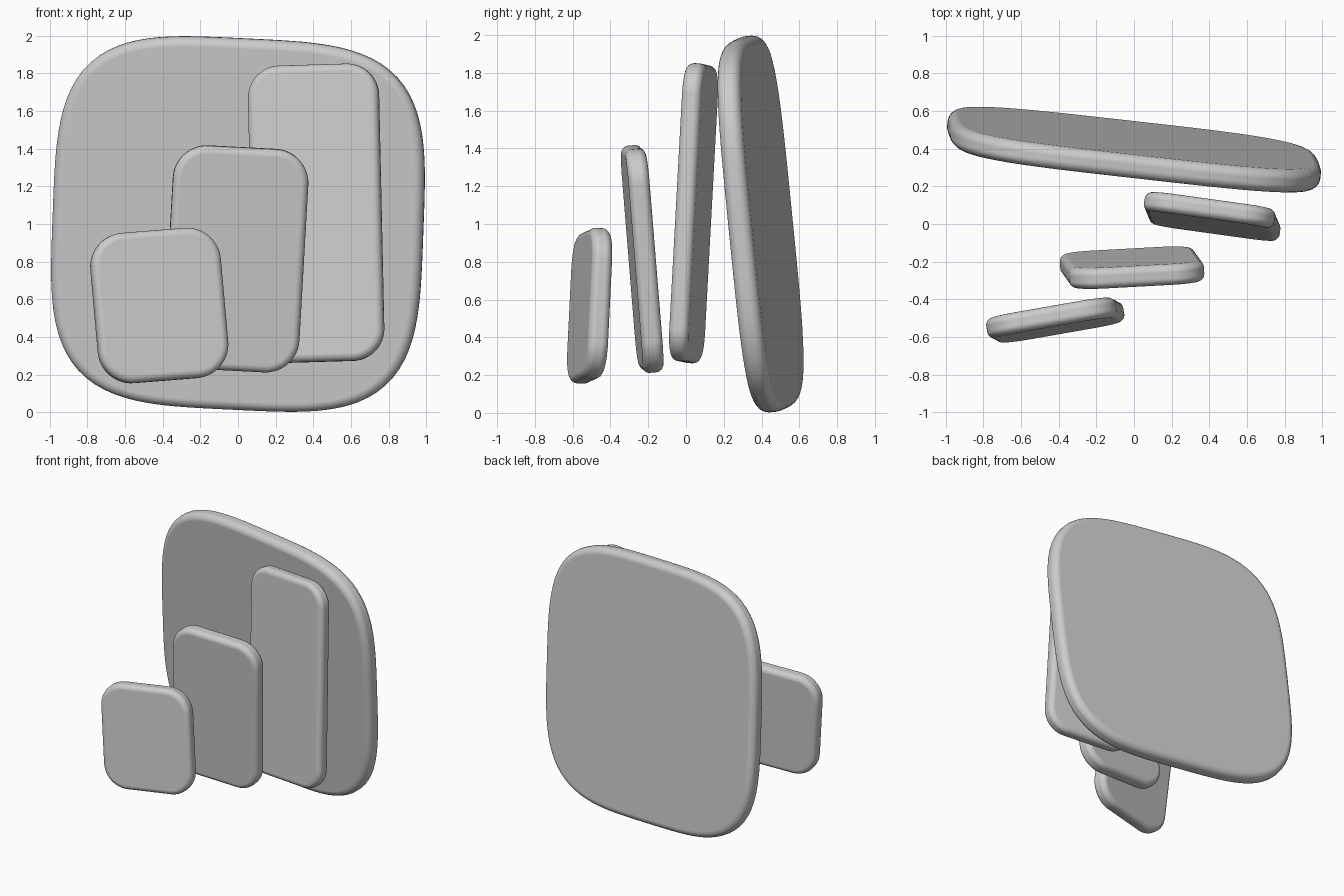
import bpy, bmesh
from math import sin, cos, pi, radians, copysign
from mathutils import Matrix, Vector

if "Cube" in bpy.data.objects:
    bpy.data.objects.remove(bpy.data.objects["Cube"], do_unlink=True)

grey = bpy.data.materials.new("light_grey")
grey.use_nodes = True
grey.diffuse_color = (0.6, 0.6, 0.6, 1)
grey.node_tree.nodes["Principled BSDF"].inputs["Base Color"].default_value = (0.6, 0.6, 0.6, 1)


def rounded_rectangle(w, h, r, steps=12):
    """Outline with circular corners."""
    points = []
    for i, (sx, sy) in enumerate([(1, 1), (-1, 1), (-1, -1), (1, -1)]):
        for k in range(steps + 1):
            t = (i + k / steps) * pi / 2
            points.append((sx * (w / 2 - r) + r * cos(t), sy * (h / 2 - r) + r * sin(t)))
    return points


def squircle(w, h, power, steps=128):
    """Outline with bulging sides that flow into soft corners."""
    points = []
    for k in range(steps):
        c, s = cos(2 * pi * k / steps), sin(2 * pi * k / steps)
        scale = (abs(c) ** power + abs(s) ** power) ** (-1 / power)
        points.append((w / 2 * c * scale, h / 2 * s * scale))
    return points


def plate(name, outline, thickness, bevel, center, slope_x, slope_z, roll):
    """Soft-edged slab lying in the plane y = slope_x * x + slope_z * z."""
    bm = bmesh.new()
    face = bm.faces.new([bm.verts.new((x, y, -thickness / 2)) for x, y in outline])
    extruded = bmesh.ops.extrude_face_region(bm, geom=[face])["geom"]
    top = [g for g in extruded if isinstance(g, bmesh.types.BMVert)]
    bmesh.ops.translate(bm, verts=top, vec=(0, 0, thickness))
    bmesh.ops.recalc_face_normals(bm, faces=bm.faces)
    mesh = bpy.data.meshes.new(name)
    bm.to_mesh(mesh)
    bm.free()
    mesh.materials.append(grey)
    obj = bpy.data.objects.new(name, mesh)
    bpy.context.collection.objects.link(obj)

    # Orient: local x runs across, local y runs up, local z faces the front
    r = radians(roll)
    n = Vector((slope_x, -1, slope_z)).normalized()
    u = Vector((cos(r), slope_x * cos(r) + slope_z * sin(r), sin(r))).normalized()
    v = n.cross(u)
    obj.matrix_world = Matrix.Translation(center) @ Matrix((u, v, n)).transposed().to_4x4()

    # Soft rim
    mod = obj.modifiers.new("soft_rim", "BEVEL")
    mod.width = bevel
    mod.segments = 6
    mod.limit_method = "ANGLE"
    mod.angle_limit = radians(40)
    mod.harden_normals = True
    for p in mesh.polygons:
        p.use_smooth = True
    return obj


# Large backing panel
plate("back_panel", squircle(1.98, 1.98, 3.7), 0.125, 0.05,
      (0, 0.395, 1.0), -0.117, -0.095, -2.8)
# Three bars of rising height, staggered in depth
plate("tall_bar", rounded_rectangle(0.70, 1.58, 0.17), 0.105, 0.04,
      (0.415, 0.04, 1.057), -0.14, 0.051, 1.7)
plate("middle_bar", rounded_rectangle(0.72, 1.19, 0.18), 0.112, 0.04,
      (-0.01, -0.232, 0.815), 0.05, -0.084, -3.0)
plate("short_bar", rounded_rectangle(0.70, 0.80, 0.18), 0.11, 0.04,
      (-0.418, -0.51, 0.567), 0.17, 0.064, 4.6)
